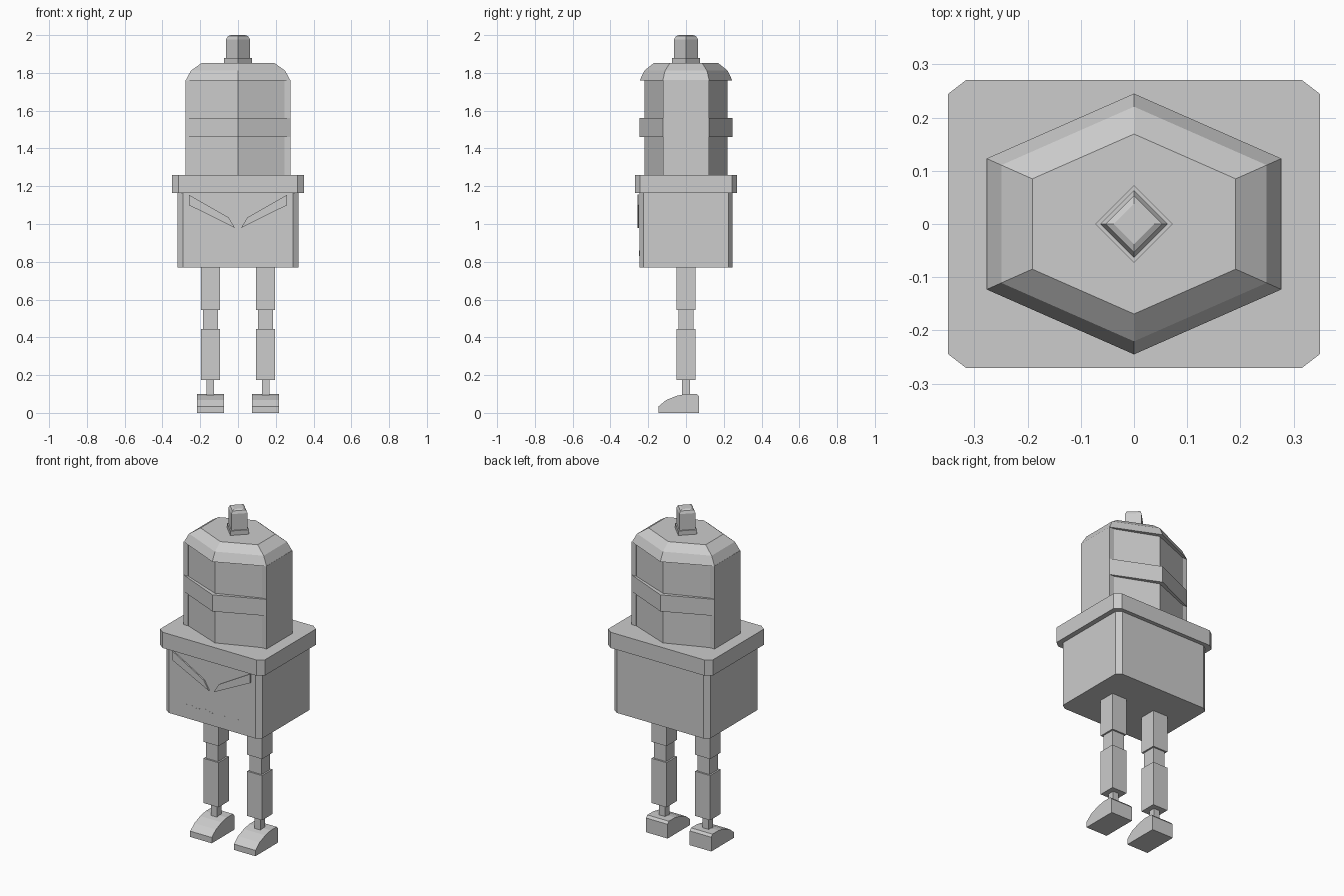
import bpy, bmesh

if "Cube" in bpy.data.objects:
    bpy.data.objects.remove(bpy.data.objects["Cube"])

mat = bpy.data.materials.new("light grey")
mat.diffuse_color = (0.604, 0.604, 0.604, 1)
mat.use_nodes = True
mat.node_tree.nodes["Principled BSDF"].inputs["Base Color"].default_value = mat.diffuse_color


def finish(name, bm):
    bmesh.ops.recalc_face_normals(bm, faces=bm.faces[:])
    me = bpy.data.meshes.new(name)
    bm.to_mesh(me)
    bm.free()
    me.materials.append(mat)
    ob = bpy.data.objects.new(name, me)
    bpy.context.collection.objects.link(ob)
    return ob


def loft(name, rings):
    """Skin a stack of matching 3D rings and cap both ends."""
    bm = bmesh.new()
    loops = [[bm.verts.new(p) for p in r] for r in rings]
    n = len(loops[0])
    for a, b in zip(loops, loops[1:]):
        for i in range(n):
            j = (i + 1) % n
            bm.faces.new((a[i], a[j], b[j], b[i]))
    bm.faces.new(loops[0][::-1])
    bm.faces.new(loops[-1])
    return finish(name, bm)


def stack(name, outline, levels):
    """Outline in x,y scaled at each (z, scale) level."""
    return loft(name, [[(x * s, y * s, z) for x, y in outline] for z, s in levels])


def chamfered(hx, hy, cx, cy):
    return [(hx, -hy + cy), (hx, hy - cy), (hx - cx, hy), (-hx + cx, hy),
            (-hx, hy - cy), (-hx, -hy + cy), (-hx + cx, -hy), (hx - cx, -hy)]


def hexagon(hx, side_y, tip_y):
    return [(0, -tip_y), (hx, -side_y), (hx, side_y),
            (0, tip_y), (-hx, side_y), (-hx, -side_y)]


def rect(cx, hx, hy):
    return [(cx - hx, -hy), (cx + hx, -hy), (cx + hx, hy), (cx - hx, hy)]


def diamond(r):
    return [(0, -r), (r, 0), (0, r), (-r, 0)]


# Body box and brim
stack("body", chamfered(0.32, 0.247, 0.03, 0.022), [(0.77, 1), (1.17, 1)])
stack("brim", chamfered(0.35, 0.271, 0.035, 0.027), [(1.165, 1), (1.26, 1)])

# Six sided tower with side slabs, band and bevelled cap
stack("tower_core", hexagon(0.25, 0.121, 0.22), [(1.255, 1), (1.77, 1)])
outer = hexagon(0.277, 0.123, 0.245)
stack("tower_band", outer, [(1.46, 1), (1.56, 1)])
stack("tower_cap", outer, [(1.76, 1), (1.812, 0.9), (1.853, 0.69)])

# Square knob turned on its corner
stack("knob_base", diamond(0.073), [(1.85, 1), (1.88, 1)])
stack("knob", diamond(0.063), [(1.875, 1), (1.978, 1), (1.994, 0.85), (2.0, 0.6)])

# Foot profile in y,z
foot = [(0.07, 0), (0.07, 0.086), (0.058, 0.1), (0, 0.1), (-0.05, 0.09),
        (-0.105, 0.068), (-0.145, 0.035), (-0.145, 0)]
# Eye outline and zigzag mouth in x,z
eye = [(0.26, 1.155), (0.26, 1.1), (0.017, 0.98), (0.05, 1.035)]
mouth_x = [-0.2 + 0.05 * i for i in range(9)]

for side, s in (("left", -1), ("right", 1)):
    stack(side + "_tower_slab", rect(s * 0.262, 0.015, 0.123), [(1.255, 1), (1.762, 1)])
    c = s * 0.146
    for part, half, z0, z1 in (("thigh", 0.05, 0.545, 0.775), ("knee", 0.04, 0.44, 0.55),
                               ("shin", 0.05, 0.175, 0.445), ("ankle", 0.02, 0.095, 0.18)):
        stack(side + "_" + part, rect(c, half, half), [(z0, 1), (z1, 1)])
    loft(side + "_foot", [[(c + d, y, z) for y, z in foot] for d in (-0.072, 0.072)])
    loft(side + "_eye", [[(s * x, y, z) for x, z in eye] for y in (-0.256, -0.248)])

# Thin zigzag mouth
top = [(x, 0.86 if i % 2 else 0.845) for i, x in enumerate(mouth_x)]
mouth = top + [(x, z - 0.015) for x, z in top[::-1]]
loft("mouth", [[(x, y, z) for x, z in mouth] for y in (-0.2475, -0.246)])
